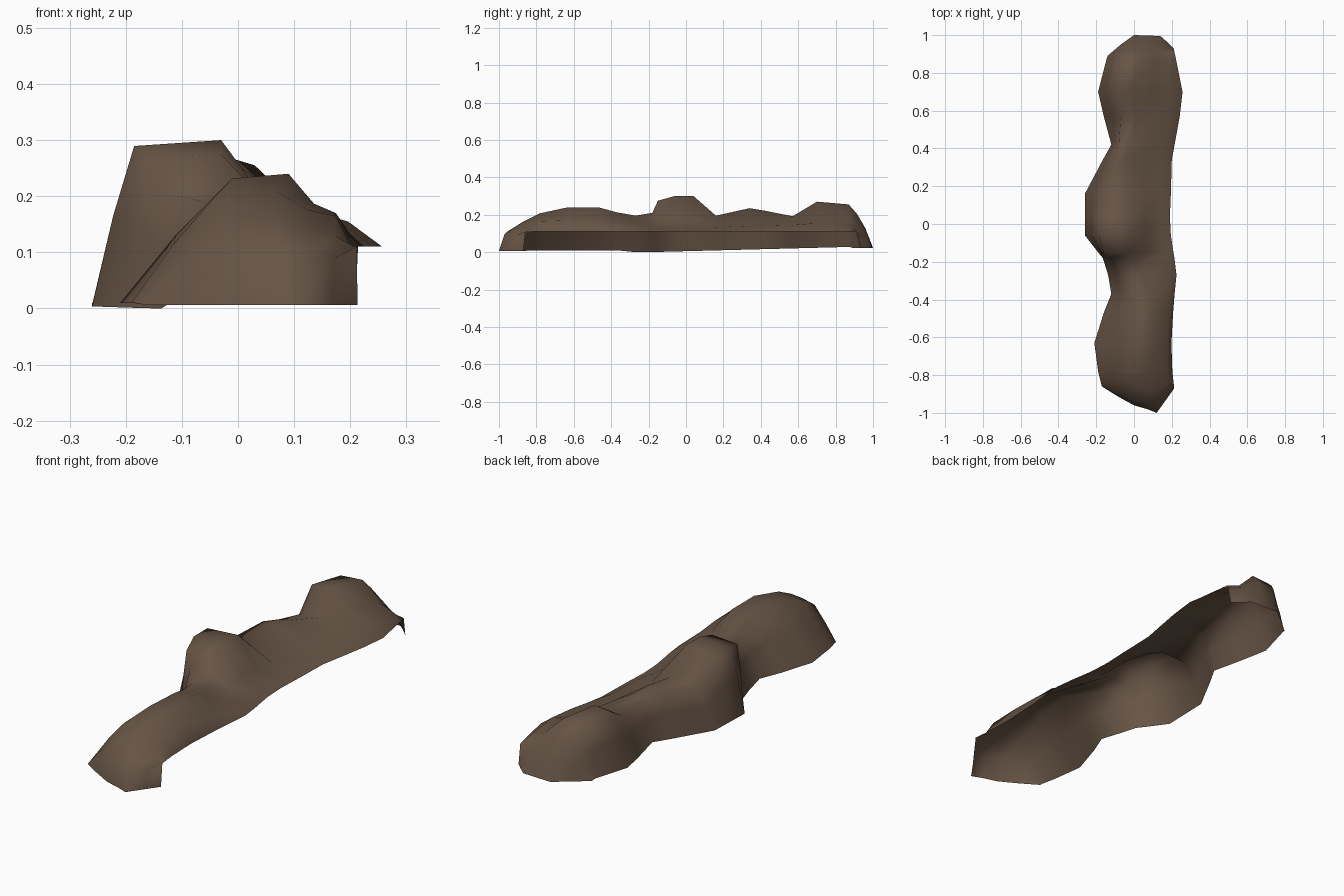
import bpy, bmesh


def mix(a, b, t):
    return a + (b - a) * t


# Ridge stations: y, left foot x, crest left x, crest right x, crest z, right edge x, right shoulder z
STATIONS = [
    (-0.78, -0.190, -0.04, 0.07, 0.208, 0.203, 0.165),
    (-0.63, -0.210, -0.01, 0.09, 0.240, 0.198, 0.170),
    (-0.47, -0.160, 0.00, 0.09, 0.240, 0.207, 0.160),
    (-0.37, -0.120, -0.02, 0.07, 0.213, 0.215, 0.148),
    (-0.27, -0.137, -0.05, 0.04, 0.195, 0.225, 0.140),
    (-0.18, -0.165, -0.12, -0.01, 0.210, 0.214, 0.136),
    (-0.15, -0.190, -0.16, -0.03, 0.275, 0.209, 0.134),
    (-0.06, -0.260, -0.185, -0.03, 0.300, 0.195, 0.132),
    (0.04, -0.260, -0.185, -0.03, 0.300, 0.190, 0.131),
    (0.16, -0.260, -0.17, -0.03, 0.195, 0.195, 0.133),
    (0.34, -0.165, -0.11, -0.05, 0.235, 0.200, 0.140),
    (0.42, -0.120, -0.08, -0.03, 0.222, 0.215, 0.143),
    (0.57, -0.160, -0.07, 0.02, 0.192, 0.242, 0.145),
    (0.70, -0.190, -0.11, -0.02, 0.270, 0.257, 0.155),
    (0.87, -0.146, -0.08, 0.03, 0.255, 0.223, 0.150),
]
# Ground outline of both rounded ends, from left to right
FRONT_RIM = [(-0.17, -0.86), (-0.09, -0.91), (0, -0.96), (0.07, -0.98),
             (0.12, -1.0), (0.17, -0.93), (0.213, -0.87)]
BACK_RIM = [(-0.14, 0.89), (-0.07, 0.95), (0, 1.0), (0.07, 0.998),
            (0.14, 0.995), (0.18, 0.96), (0.21, 0.93)]


def section(y, xl, cl, cr, h, xr, zm):
    foot = 0.01 if y < -0.3 else max(0, 0.026 * (y + 0.2))
    return [(xl, y, foot),
            (mix(xl, cl, 0.5), y, h * 0.55),
            (cl, y, h * 0.965),
            (cr, y, h),
            (mix(cr, xr, 0.42), y, mix(h, zm, 0.76)),
            (mix(cr, xr, 0.78), y, zm),
            (xr, y, 0.11)]


def end_rows(rim, sec, z0, steps):
    """Rows that close an end, from the ground rim up towards a section."""
    rows = [[(x, y, z0) for x, y in rim]]
    for t, f in steps:
        row = []
        for i, ((x, y), s) in enumerate(zip(rim, sec)):
            lift = 1 if i == 6 else f
            row.append((mix(x, s[0], t), mix(y, s[1], t), mix(z0, s[2], lift)))
        rows.append(row)
    return rows


sections = [section(*s) for s in STATIONS]
front = end_rows(FRONT_RIM, sections[0], 0.006, [(0.13, 0.52), (0.55, 0.78)])
back = end_rows(BACK_RIM, sections[-1], 0.022, [(0.3, 0.45), (0.65, 0.78)])
rows = front + sections + back[::-1]

# Rocky ridge: an open-bottomed shell lofted through the rows
bm = bmesh.new()
grid = [[bm.verts.new(p) for p in row] for row in rows]
for a, b in zip(grid, grid[1:]):
    for i in range(6):
        bm.faces.new((a[i], a[i + 1], b[i + 1], b[i]))
bm.normal_update()
if sum(f.normal.z for f in bm.faces) < 0:
    bmesh.ops.reverse_faces(bm, faces=bm.faces)
mesh = bpy.data.meshes.new("rock_ridge")
bm.to_mesh(mesh)
bm.free()
ridge = bpy.data.objects.new("rock_ridge", mesh)
bpy.context.collection.objects.link(ridge)

# Single earth-brown colour
brown = bpy.data.materials.new("earth brown")
brown.diffuse_color = (0.135, 0.09, 0.06, 1)
mesh.materials.append(brown)

for p in mesh.polygons:
    p.use_smooth = True
